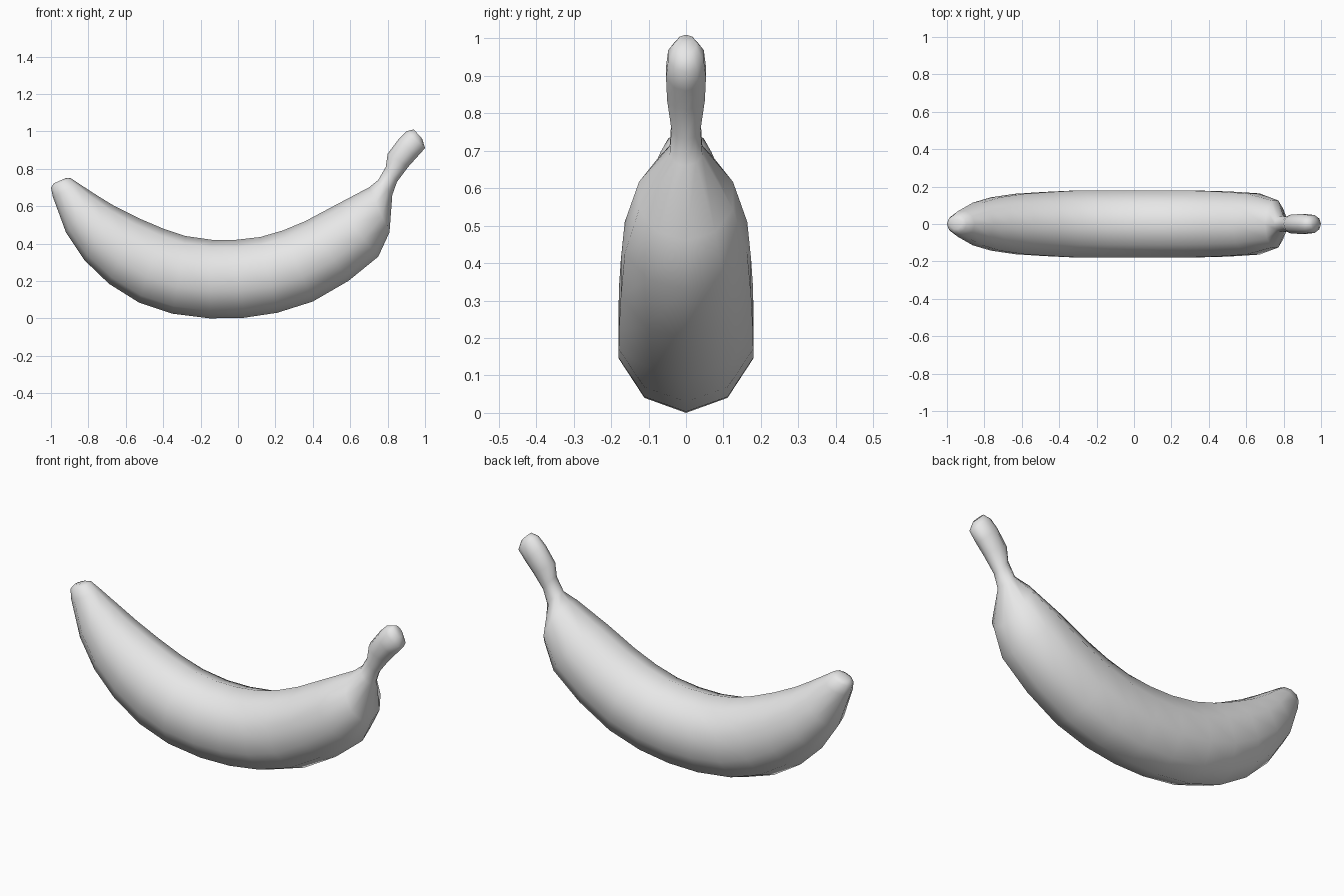
import bpy
import bmesh
from math import sin, cos, pi
from mathutils import Vector

cube = bpy.data.objects.get("Cube")
if cube:
    bpy.data.objects.remove(cube, do_unlink=True)

SIDES = 10

skin = bpy.data.materials.new("light_grey")
skin.use_nodes = True
grey = (0.8, 0.8, 0.8, 1)
skin.diffuse_color = grey
skin.node_tree.nodes["Principled BSDF"].inputs["Base Color"].default_value = grey

# Cross-sections from blossom tip to stem:
# outer point (x, z), inner point (x, z), half width
sections = [
    (-0.985, 0.722, -0.92, 0.75, 0.028),
    (-1.00, 0.70, -0.895, 0.75, 0.050),
    (-0.99, 0.65, -0.85, 0.72, 0.072),
    (-0.92, 0.46, -0.75, 0.655, 0.120),
    (-0.82, 0.31, -0.66, 0.60, 0.150),
    (-0.69, 0.185, -0.53, 0.535, 0.170),
    (-0.53, 0.085, -0.40, 0.48, 0.180),
    (-0.35, 0.025, -0.28, 0.44, 0.188),
    (-0.15, 0.00, -0.14, 0.42, 0.189),
    (0.03, 0.003, -0.01, 0.42, 0.189),
    (0.21, 0.03, 0.12, 0.435, 0.189),
    (0.40, 0.09, 0.24, 0.47, 0.188),
    (0.59, 0.20, 0.36, 0.52, 0.183),
    (0.75, 0.33, 0.52, 0.605, 0.172),
    (0.81, 0.46, 0.70, 0.70, 0.132),
    (0.825, 0.66, 0.75, 0.74, 0.046),
    (0.85, 0.73, 0.79, 0.81, 0.041),
    (0.91, 0.81, 0.80, 0.88, 0.053),
    (0.955, 0.86, 0.86, 0.96, 0.056),
    (1.00, 0.91, 0.90, 1.00, 0.050),
    (0.985, 0.96, 0.94, 1.01, 0.028),
]


def add_ring(bm, section):
    ox, oz, ix, iz, width = section
    outer, inner = Vector((ox, 0, oz)), Vector((ix, 0, iz))
    centre, arm = (outer + inner) / 2, (outer - inner) / 2
    ring = []
    for i in range(SIDES):
        a = 2 * pi * i / SIDES
        ring.append(bm.verts.new(centre + arm * cos(a) + Vector((0, width * sin(a), 0))))
    return ring


# Skin the sections into one closed body
bm = bmesh.new()
rings = [add_ring(bm, s) for s in sections]
for a, b in zip(rings, rings[1:]):
    for i in range(SIDES):
        j = (i + 1) % SIDES
        bm.faces.new((a[i], a[j], b[j], b[i]))
bm.faces.new(rings[0])
bm.faces.new(rings[-1])
bmesh.ops.recalc_face_normals(bm, faces=bm.faces)
for face in bm.faces:
    face.smooth = True

mesh = bpy.data.meshes.new("banana")
bm.to_mesh(mesh)
bm.free()
mesh.materials.append(skin)
bpy.context.collection.objects.link(bpy.data.objects.new("banana", mesh))
